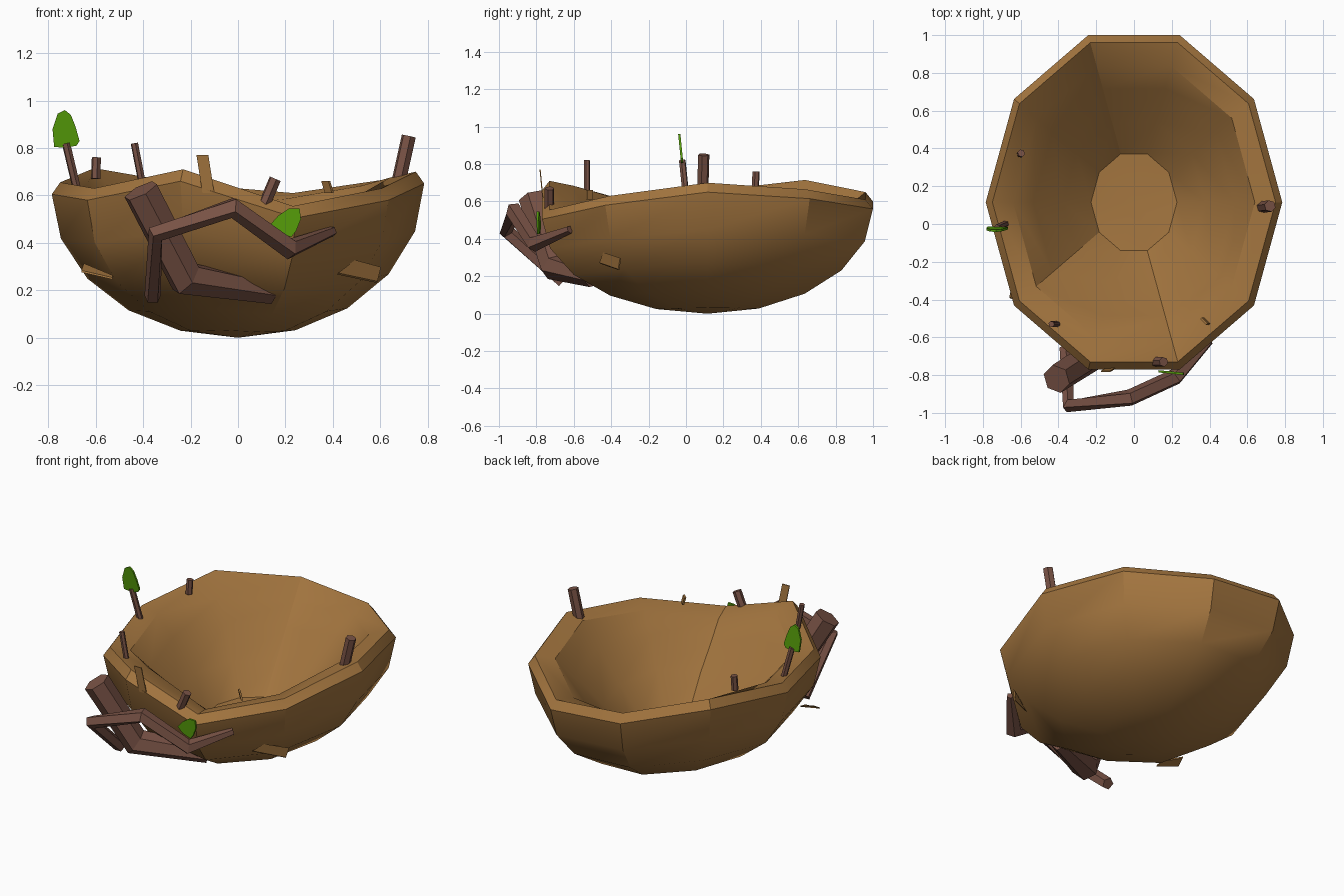
import bpy, bmesh, math
from mathutils import Vector

if "Cube" in bpy.data.objects:
    bpy.data.objects.remove(bpy.data.objects["Cube"])

def material(name, rgb):
    m = bpy.data.materials.new(name)
    m.diffuse_color = (*rgb, 1)
    m.use_nodes = True
    m.node_tree.nodes["Principled BSDF"].inputs["Base Color"].default_value = m.diffuse_color
    return m

STRAW = material("straw", (0.37, 0.18, 0.05))
BARK = material("bark", (0.19, 0.085, 0.06))
GREEN = material("leaf_green", (0.09, 0.33, 0.003))

def finish(name, bm, mat, smooth=None):
    bmesh.ops.recalc_face_normals(bm, faces=bm.faces)
    me = bpy.data.meshes.new(name)
    bm.to_mesh(me)
    bm.free()
    ob = bpy.data.objects.new(name, me)
    bpy.context.collection.objects.link(ob)
    me.materials.append(mat)
    if smooth:
        bpy.ops.object.select_all(action='DESELECT')
        ob.select_set(True)
        bpy.context.view_layer.objects.active = ob
        bpy.ops.object.shade_smooth_by_angle(angle=math.radians(smooth))
    return ob

def bridge(bm, a, b):
    n = len(a)
    for i in range(n):
        bm.faces.new((a[i], a[(i + 1) % n], b[(i + 1) % n], b[i]))

# Nest bowl: ten-sided half ellipsoid with an uneven rim and a hollow inside
def nest_bowl():
    rim = [.70, .665, .61, .65, .715, .655, .63, .71, .555, .63]
    floor = .155
    bm = bmesh.new()

    def ring(scale, height):
        vs = []
        for k in range(10):
            a = k * math.pi / 5
            vs.append(bm.verts.new((.785 * scale * math.cos(a),
                                    .115 + .93 * scale * math.sin(a), height(k))))
        return vs

    # inner wall height; the back left falls straight from the rim to the floor
    def wall(scale, frac, front_frac):
        def height(k):
            if k in (3, 4):
                return floor + (rim[k] - floor) * (scale - .28) / (.955 - .28)
            return floor + (rim[k] - .025 - floor) * (front_frac if k in (7, 8, 9) else frac)
        return ring(scale, height)

    rings = []
    for i in range(1, 6):
        a = i * math.pi / 10
        rings.append(ring(math.sin(a), lambda k, a=a: (rim[k] - .05) * (1 - math.cos(a))))
    rings.append(ring(.955, lambda k: rim[k]))
    for scale, frac, front_frac in ((.815, 1, 1), (.68, .74, .76), (.48, .36, .45), (.29, .03, .05)):
        rings.append(wall(scale, frac, front_frac))
    for a, b in zip(rings, rings[1:]):
        bridge(bm, a, b)
    for z, r in ((0, rings[0]), (floor, rings[-1])):
        c = bm.verts.new((0, .115, z))
        for k in range(10):
            bm.faces.new((c, r[k], r[(k + 1) % 10]))
    finish("nest_bowl", bm, STRAW, 30)

nest_bowl()

# Faceted tube along a path
def tube(name, path, radii, sides=6, mat=BARK):
    bm = bmesh.new()
    pts = [Vector(p) for p in path]
    rings = []
    side = None
    for i, p in enumerate(pts):
        d0 = (pts[i] - pts[i - 1]).normalized() if i else Vector()
        d1 = (pts[i + 1] - pts[i]).normalized() if i < len(pts) - 1 else Vector()
        t = (d0 + d1).normalized()
        if side is None:
            side = t.orthogonal()
        side = (side - t * side.dot(t)).normalized()
        other = t.cross(side)
        rings.append([bm.verts.new(p + radii[i] * (side * math.cos(a) + other * math.sin(a)))
                      for a in (2 * math.pi * k / sides for k in range(sides))])
    for a, b in zip(rings, rings[1:]):
        bridge(bm, a, b)
    bm.faces.new(rings[0])
    bm.faces.new(rings[-1])
    return finish(name, bm, mat)

# Two large branches across the front
tube("thick_branch", [(-.41, -.82, .62), (-.22, -.70, .25), (.14, -.50, .19)], [.078, .08, .05])
tube("bent_branch", [(-.36, -.66, .17), (-.345, -.96, .44), (-.02, -.92, .55),
                     (.22, -.81, .375), (.40, -.62, .45)], [.036, .040, .046, .046, .022], 5)

# Short twigs standing in the rim
twigs = [((-.68, .0, .63), (-.725, -.02, .82), .018),
         ((-.6, .37, .67), (-.597, .375, .76), .02),
         ((-.40, -.53, .63), (-.437, -.53, .82), .016),
         ((.68, .09, .67), (.72, .095, .85), .031),
         ((.11, -.73, .56), (.157, -.73, .67), .026)]
for i, (a, b, r) in enumerate(twigs):
    tube(f"twig_{i + 1}", [a, b], [r, r])

# Thin extruded outline, used for straw chips and leaves
def plate(name, outline, offset, mat):
    bm = bmesh.new()
    o = Vector(offset) * .5
    a = [bm.verts.new(Vector(p) - o) for p in outline]
    b = [bm.verts.new(Vector(p) + o) for p in outline]
    bridge(bm, a, b)
    bm.faces.new(a)
    bm.faces.new(b)
    finish(name, bm, mat)

# Straw chips
plate("straw_chip_1", [(-.15, -.765, .61), (-.10, -.765, .61), (-.125, -.78, .77), (-.175, -.78, .77)],
      (0, .006, 0), STRAW)
plate("straw_chip_2", [(.37, -.50, .61), (.40, -.53, .61), (.385, -.53, .66), (.355, -.50, .66)],
      (.008, .008, 0), STRAW)
plate("straw_chip_3", [(.42, -.46, .27), (.49, -.44, .325), (.60, -.35, .295), (.585, -.36, .235)],
      (.006, -.006, .006), STRAW)
plate("straw_chip_4", [(-.53, -.38, .26), (-.53, -.43, .25), (-.66, -.39, .28), (-.65, -.34, .31)],
      (0, .004, .008), STRAW)

# Leaves
leaf_a = [(-.775, .805), (-.73, .80), (-.68, .81), (-.668, .83), (-.685, .89),
          (-.705, .94), (-.73, .96), (-.76, .945), (-.782, .88)]
plate("leaf_upper", [(x, -.02 - .1 * (z - .8), z) for x, z in leaf_a], (0, .012, 0), GREEN)
leaf_b = [(.13, .47), (.17, .515), (.215, .545), (.26, .545), (.265, .50),
          (.245, .45), (.225, .425), (.17, .44)]
plate("leaf_lower", [(x, -.78 - .1 * (x - .13), z) for x, z in leaf_b], (0, .012, 0), GREEN)
